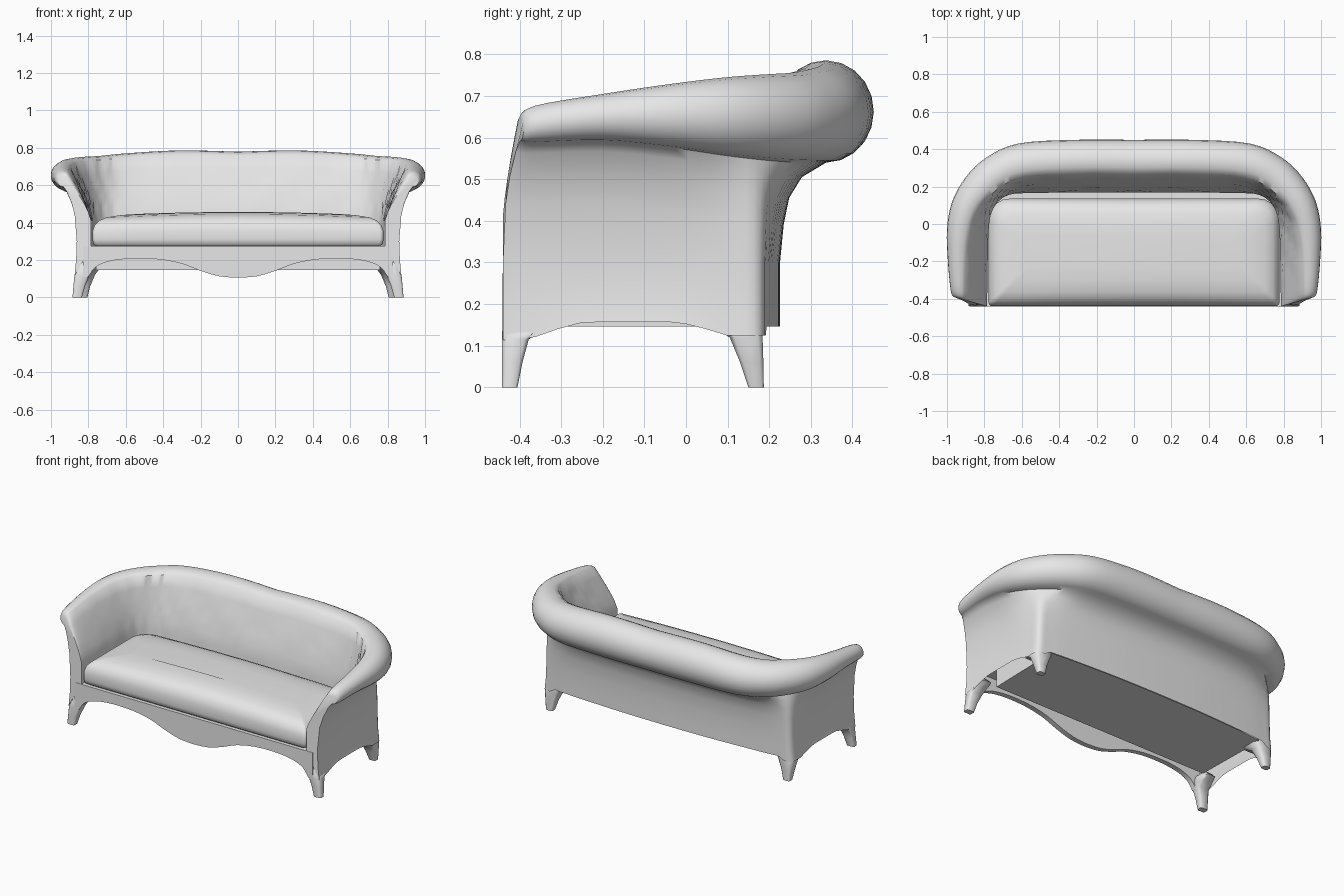
import bpy, bmesh, math
from mathutils import Vector

if "Cube" in bpy.data.objects:
    bpy.data.objects.remove(bpy.data.objects["Cube"])

fabric = bpy.data.materials.new("grey fabric")
fabric.diffuse_color = (0.8, 0.8, 0.8, 1)
fabric.use_nodes = True
fabric.node_tree.nodes["Principled BSDF"].inputs["Base Color"].default_value = fabric.diffuse_color


def make(name, verts, faces, mirror=True, angle=40):
    me = bpy.data.meshes.new(name)
    me.from_pydata([tuple(v) for v in verts], [], faces)
    bm = bmesh.new()
    bm.from_mesh(me)
    bmesh.ops.recalc_face_normals(bm, faces=bm.faces)
    bm.to_mesh(me)
    bm.free()
    me.materials.append(fabric)
    me.shade_smooth()
    me.set_sharp_from_angle(angle=math.radians(angle))
    ob = bpy.data.objects.new(name, me)
    bpy.context.collection.objects.link(ob)
    if mirror:
        mod = ob.modifiers.new("mirror", 'MIRROR')
        mod.use_clip = True
    return ob


def loft(rings, cap_start=True, cap_end=True, closed=True):
    """Join equal rings into a skin."""
    n = len(rings[0])
    verts = [v for r in rings for v in r]
    faces = [(i * n + j, i * n + (j + 1) % n, (i + 1) * n + (j + 1) % n, (i + 1) * n + j)
             for i in range(len(rings) - 1) for j in range(n if closed else n - 1)]
    if cap_start:
        faces.append(tuple(range(n)))
    if cap_end:
        faces.append(tuple(range(len(verts) - n, len(verts))))
    return verts, faces


def spline(rows, steps):
    """Catmull-Rom samples through rows of numbers."""
    out = []
    for i in range(len(rows) - 1):
        a, b, c = rows[max(i - 1, 0)], rows[i], rows[i + 1]
        d = rows[i + 2] if i + 2 < len(rows) else c
        for k in range(steps):
            t = k / steps
            out.append([0.5 * (2 * q + (r - p) * t + (2 * p - 5 * q + 4 * r - s) * t * t
                               + (3 * q - p - 3 * r + s) * t ** 3)
                        for p, q, r, s in zip(a, b, c, d)])
    out.append(list(rows[-1]))
    return out


# stations from arm front to back centre:
# inner wall x y, outer wall x y, roll edge x y, roll top, roll underside, roll radius
stations = spline([
    (.785, -.44, .862, -.44, .965, -.39, .648, .592, .033),
    (.785, -.40, .860, -.40, .980, -.355, .676, .588, .047),
    (.782, -.20, .857, -.20, .995, -.20, .705, .592, .060),
    (.777, -.03, .857, -.04, 1.0, -.03, .730, .575, .078),
    (.762, .06, .858, .10, .972, .12, .745, .557, .092),
    (.725, .12, .85, .177, .90, .25, .752, .546, .104),
    (.67, .155, .78, .194, .79, .355, .757, .541, .110),
    (.58, .165, .62, .207, .62, .43, .770, .54, .115),
    (.30, .168, .30, .222, .32, .45, .786, .54, .115),
    (0, .168, 0, .226, 0, .45, .779, .54, .115)], 4)


def wall_bottom(x, y):
    """Lower edge: arched between the legs on the sides, level at the back."""
    if x < .8:
        return .146
    front = min(max((-.24 - y) / .14, 0), 1)
    rear = min(max((y + .03) / .13, 0), 1)
    return .157 - .043 * front ** 1.3 - .033 * rear ** 1.3


def section(row, index):
    ix, iy, wx, wy, rx, ry, top, under, rad = row
    I, W, R = Vector((ix, iy)), Vector((wx, wy)), Vector((rx, ry))
    d = (R - I).normalized()
    C, zc, h = R - d * rad, (top + under) / 2, (top - under) / 2
    pts = [(I, .272), (I, .41)]
    # lightly tufted inner wall
    a = math.radians(125)
    E, ez = C + d * rad * math.cos(a), zc + h * math.sin(a)
    for k, t in enumerate((.2, .4, .6, .8)):
        puff = .006 * math.sin(index * 1.57 + k * 2) if 6 < index < len(stations) - 1 else 0
        pts.append((I.lerp(E, t ** 1.3) + d * puff, .41 + (ez - .41) * t))
    # rolled top
    for k in range(13):
        a = math.radians(125 - k * 215 / 12)
        pts.append((C + d * rad * math.cos(a), zc + h * math.sin(a)))
    # outer wall, flaring wider under the arms than behind the back
    arm = min(max((.15 - wy) / .15, 0), 1)
    flare = Vector((.012 if wx > .8 else 0, 0))
    pts += [(W.lerp(C, .48 + .27 * arm), under - .035 + .01 * arm),
            (W.lerp(C, .2 + .2 * arm), under - .085),
            (W.lerp(C, .08 + .08 * arm), under - .15), (W, .30), (W + flare * .3, .2),
            (W + flare, wall_bottom(wx, wy))]
    return [(p.x, p.y, z) for p, z in pts]


rings = [section(r, i) for i, r in enumerate(stations)]
make("back_and_arms", *loft(rings, True, False, False), angle=50)

# seat deck
plan = [(r[0], max(r[1], -.43), .272) for r in stations] + [(0, -.43, .272)]
make("seat_deck", plan, [tuple(range(len(plan)))])

# shallow box under the seat, set back from the apron and the side walls
under_plan = [(0, -.30), (.76, -.30), (.77, .16), (.76, .192), (.62, .205), (.3, .219), (0, .222)]
n = len(under_plan)
verts = [(x, y, z) for z in (.146, .272) for x, y in under_plan]
faces = [tuple(range(n))] + [(i, i + 1, i + 1 + n, i + n) for i in range(2)]
make("under_box", verts, faces)

# wavy front apron
edge = spline([(0, .105), (.1, .113), (.2, .142), (.3, .18), (.42, .203), (.56, .208),
               (.68, .195), (.76, .163), (.80, .11)], 3)
profile = [tuple(p) for p in edge] + [(.83, .11), (.83, .274), (0, .274)]
make("front_apron", *loft([[(x, y, z) for x, z in profile] for y in (-.442, -.41)]))


# tapered, splayed legs: z, x range, y range
def leg(name, levels):
    rings = []
    for z, x0, x1, y0, y1 in levels:
        cx, cy, rx, ry = (x0 + x1) / 2, (y0 + y1) / 2, (x1 - x0) / 2, (y1 - y0) / 2
        c = .7  # chamfered corners
        rings.append([(cx + rx * u, cy + ry * v, z) for u, v in
                      ((1, c), (c, 1), (-c, 1), (-1, c), (-1, -c), (-c, -1), (c, -1), (1, -c))])
    make(name, *loft(rings), angle=60)


leg("front_leg", [(0, .835, .885, -.442, -.405), (.06, .818, .880, -.442, -.393),
                  (.115, .795, .875, -.442, -.378), (.14, .79, .868, -.440, -.34),
                  (.158, .79, .858, -.437, -.30), (.19, .80, .85, -.43, -.33)])
leg("rear_leg", [(0, .805, .85, .15, .187), (.06, .79, .857, .13, .186),
                 (.12, .765, .864, .105, .184), (.14, .75, .860, .07, .182),
                 (.155, .74, .850, .04, .178), (.19, .77, .84, .06, .17)])

# seat cushion: rounded plan, domed top
HX, HY, YC = .778, .287, -.152
outline = []
for sx, sy, rad, start in ((1, 1, .11, 0), (-1, 1, .11, 90), (-1, -1, .02, 180), (1, -1, .02, 270)):
    for k in range(6):
        a = math.radians(start + k * 18)
        outline.append((sx * (HX - rad) + rad * math.cos(a), sy * (HY - rad) + rad * math.sin(a)))
    # extra points along the long sides
    if sx == sy:
        outline += [(sx * HX * f, sy * HY) for f in (.6, .3, 0, -.3, -.6)]
rings = []
for inset, z, crown in ((.02, .274, 0), (.004, .285, 0), (0, .31, 0), (0, .355, .005), (.012, .388, .01),
                        (.035, .41, .015), (.075, .424, .02), (.14, .431, .023), (.2, .434, .023)):
    ring = []
    for x, y in outline:
        x, y = x * (HX - inset) / HX, y * (HY - inset) / HY
        ring.append((x, y + YC, z + crown * (1 - (x / HX) ** 2)))
    rings.append(ring)
make("seat_cushion", *loft(rings, False), mirror=False, angle=70)
